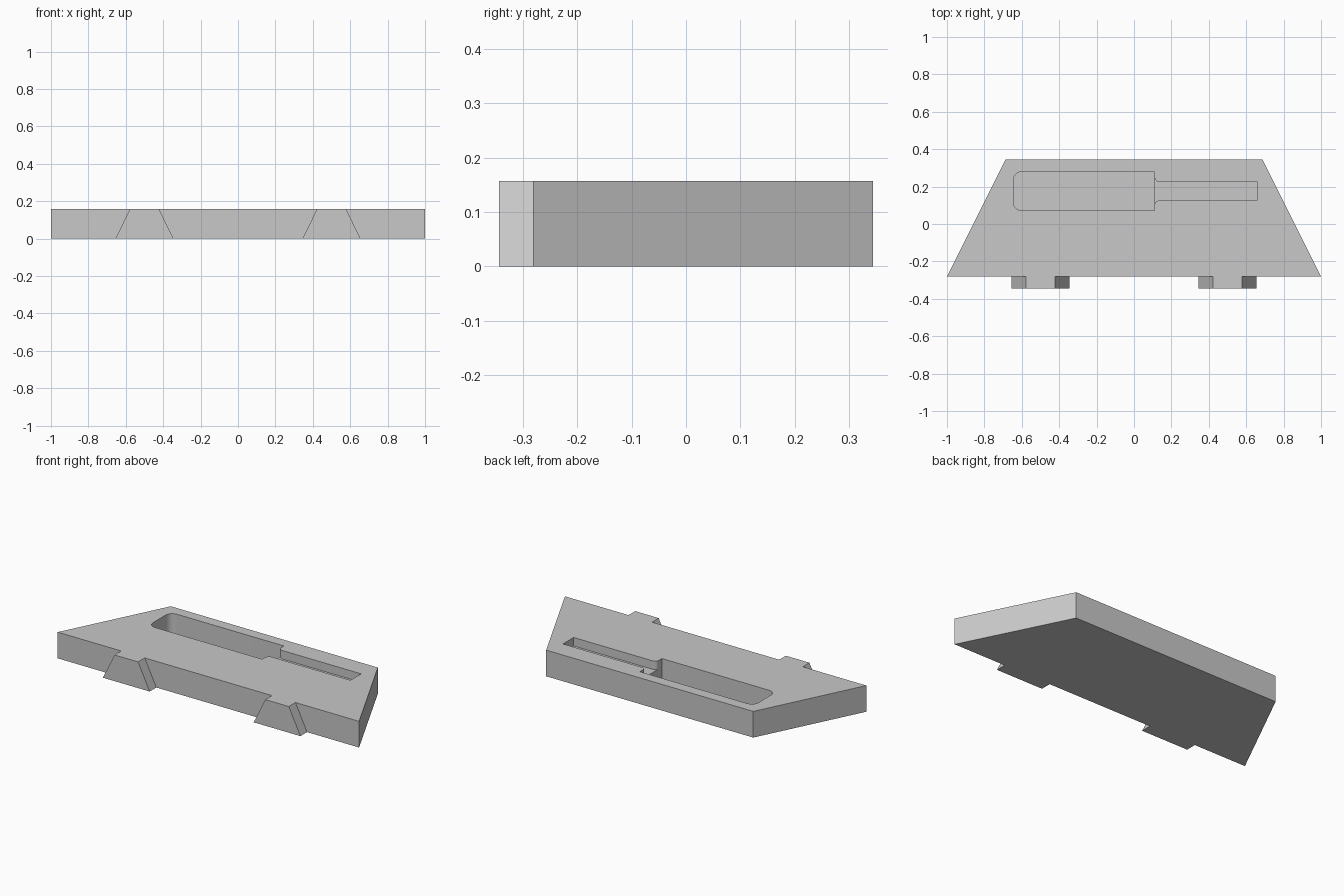
import bpy
import bmesh
from math import radians, cos, sin
from mathutils import Vector

cube = bpy.data.objects.get("Cube")
if cube:
    bpy.data.objects.remove(cube, do_unlink=True)

HEIGHT = 0.157
FRONT, BACK, TAB_FRONT = -0.281, 0.344, -0.344
POCKET_FLOOR, SLOT_FLOOR = 0.03, 0.106

grey = bpy.data.materials.new("plain grey")
grey.use_nodes = True
grey.diffuse_color = (0.58, 0.58, 0.58, 1)
grey.node_tree.nodes["Principled BSDF"].inputs["Base Color"].default_value = grey.diffuse_color


def prism(name, outline, sweep):
    """Extrude a closed planar outline along a sweep vector."""
    bm = bmesh.new()
    face = bm.faces.new([bm.verts.new(p) for p in outline])
    new = bmesh.ops.extrude_face_region(bm, geom=[face], use_keep_orig=True)["geom"]
    verts = [g for g in new if isinstance(g, bmesh.types.BMVert)]
    bmesh.ops.translate(bm, verts=verts, vec=Vector(sweep))
    bmesh.ops.recalc_face_normals(bm, faces=bm.faces)
    mesh = bpy.data.meshes.new(name)
    bm.to_mesh(mesh)
    bm.free()
    mesh.materials.append(grey)
    obj = bpy.data.objects.new(name, mesh)
    bpy.context.collection.objects.link(obj)
    return obj


def arc(x, y, r, start, end, steps=8):
    angles = [radians(start + (end - start) * i / steps) for i in range(steps + 1)]
    return [(x + r * cos(a), y + r * sin(a)) for a in angles]


def cut(target, name, outline, floor):
    """Sink an outline into the target's top down to a floor height."""
    cutter = prism(name, [(x, y, floor) for x, y in outline], (0, 0, 0.3))
    cutter.hide_render = True
    mod = target.modifiers.new(name, "BOOLEAN")
    mod.operation, mod.solver, mod.object = "DIFFERENCE", "EXACT", cutter
    bpy.context.view_layer.objects.active = target
    bpy.ops.object.modifier_apply(modifier=mod.name)
    bpy.data.objects.remove(cutter, do_unlink=True)


# Tapered block
body = prism("body", [(-1, FRONT, 0), (1, FRONT, 0), (0.687, BACK, 0), (-0.687, BACK, 0)],
             (0, 0, HEIGHT))

# Deep pocket, rounded at its right end
left, right, low, high, r = -0.645, 0.11, 0.072, 0.279, 0.045
pocket = ([(right, low), (right, high)]
          + arc(left + r, high - r, r, 90, 180) + arc(left + r, low + r, r, 180, 270))
cut(body, "pocket_cutter", pocket, POCKET_FLOOR)

# Shallow slot, flaring where it meets the pocket
low, high, end, r = 0.125, 0.226, 0.658, 0.025
slot = ([(0, low - r)] + arc(right + r, low - r, r, 180, 90) + [(end, low), (end, high)]
        + arc(right + r, high + r, r, 270, 180) + [(0, high + r)])
cut(body, "slot_cutter", slot, SLOT_FLOOR)

# Dovetail tabs, wider at the bottom
tabs = []
for side, x in (("left", 0.5), ("right", -0.5)):
    outline = [(x + dx, FRONT, z) for dx, z in
               ((-0.155, 0), (0.155, 0), (0.078, HEIGHT), (-0.078, HEIGHT))]
    tabs.append(prism(side + "_dovetail_tab", outline, (0, TAB_FRONT - FRONT, 0)))

# Smooth the rounded corners, keep the edges sharp
bpy.ops.object.select_all(action="DESELECT")
for obj in [body] + tabs:
    obj.select_set(True)
bpy.context.view_layer.objects.active = body
bpy.ops.object.shade_smooth_by_angle(angle=radians(30))
